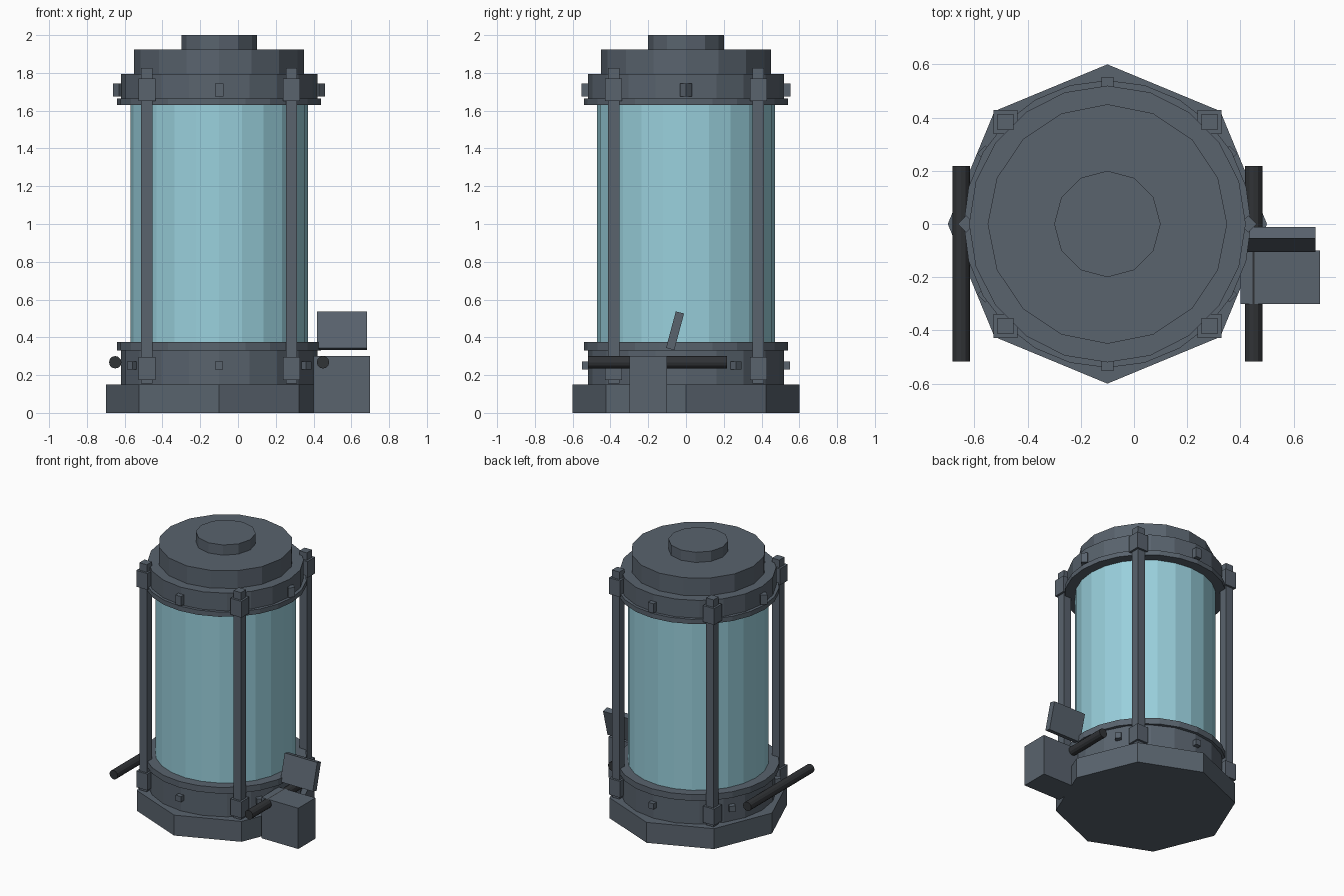
import bpy
from math import radians, cos, sin

cube = bpy.data.objects.get("Cube")
if cube:
    bpy.data.objects.remove(cube, do_unlink=True)

CX = -0.1  # axis of the tank


def material(name, rgb):
    m = bpy.data.materials.new(name)
    m.use_nodes = True
    m.diffuse_color = (*rgb, 1)
    m.node_tree.nodes["Principled BSDF"].inputs["Base Color"].default_value = (*rgb, 1)
    return m


STEEL = material("slate steel", (0.1, 0.125, 0.155))
DARK = material("dark pipe metal", (0.03, 0.033, 0.037))
GLASS = material("pale blue glass", (0.32, 0.63, 0.72))


def finish(name, mat):
    ob = bpy.context.object
    ob.name = name
    ob.data.materials.append(mat)
    return ob


def drum(name, radius, z0, z1, sides, mat=STEEL):
    bpy.ops.mesh.primitive_cylinder_add(vertices=sides, radius=radius, depth=z1 - z0,
                                        location=(CX, 0, (z0 + z1) / 2))
    return finish(name, mat)


def box(name, centre, size, rot=(0, 0, 0), mat=STEEL):
    bpy.ops.mesh.primitive_cube_add(size=1, location=centre, rotation=rot)
    bpy.context.object.scale = size
    return finish(name, mat)


# Stacked tank body
drum("base_plinth", 0.6, 0, 0.15, 8)
drum("lower_ring", 0.52, 0.15, 0.33, 20)
drum("lower_flange", 0.54, 0.33, 0.375, 24)
drum("glass_cylinder", 0.47, 0.375, 1.63, 24, GLASS)
drum("upper_flange", 0.54, 1.63, 1.665, 24)
drum("upper_ring", 0.52, 1.665, 1.795, 20)
drum("lid", 0.45, 1.795, 1.925, 16)
drum("lid_knob", 0.2, 1.925, 2.0, 12)

# Corner posts with clamps
for sx in (-1, 1):
    for sy in (-1, 1):
        x, y = CX + sx * 0.383, sy * 0.383
        box("post", (x, y, 0.99), (0.06, 0.06, 1.67))
        for z in (0.235, 1.71):
            box("post_clamp", (x, y, z), (0.09, 0.09, 0.12))

# Bolts around the upper and lower rings
for count, z, width, height in ((4, 1.71, 0.045, 0.07), (6, 0.252, 0.042, 0.042)):
    for i in range(count):
        a = radians(90 + i * 360 / count)
        turn = 0 if abs(cos(a)) < 0.01 else radians(45)
        box("ring_bolt", (CX + 0.53 * cos(a), 0.53 * sin(a), z),
            (width, width, height), (0, 0, turn))

# Side pipes
for side in (-1, 1):
    bpy.ops.mesh.primitive_cylinder_add(vertices=12, radius=0.033, depth=0.735,
                                        location=(CX + side * 0.55, -0.15, 0.268),
                                        rotation=(radians(90), 0, 0))
    finish("side_pipe", DARK)

# Control box with tilted panel
box("control_box", (0.55, -0.2, 0.15), (0.3, 0.2, 0.3))
box("control_panel", (0.55, -0.058, 0.435), (0.265, 0.045, 0.2), (radians(-15), 0, 0))
